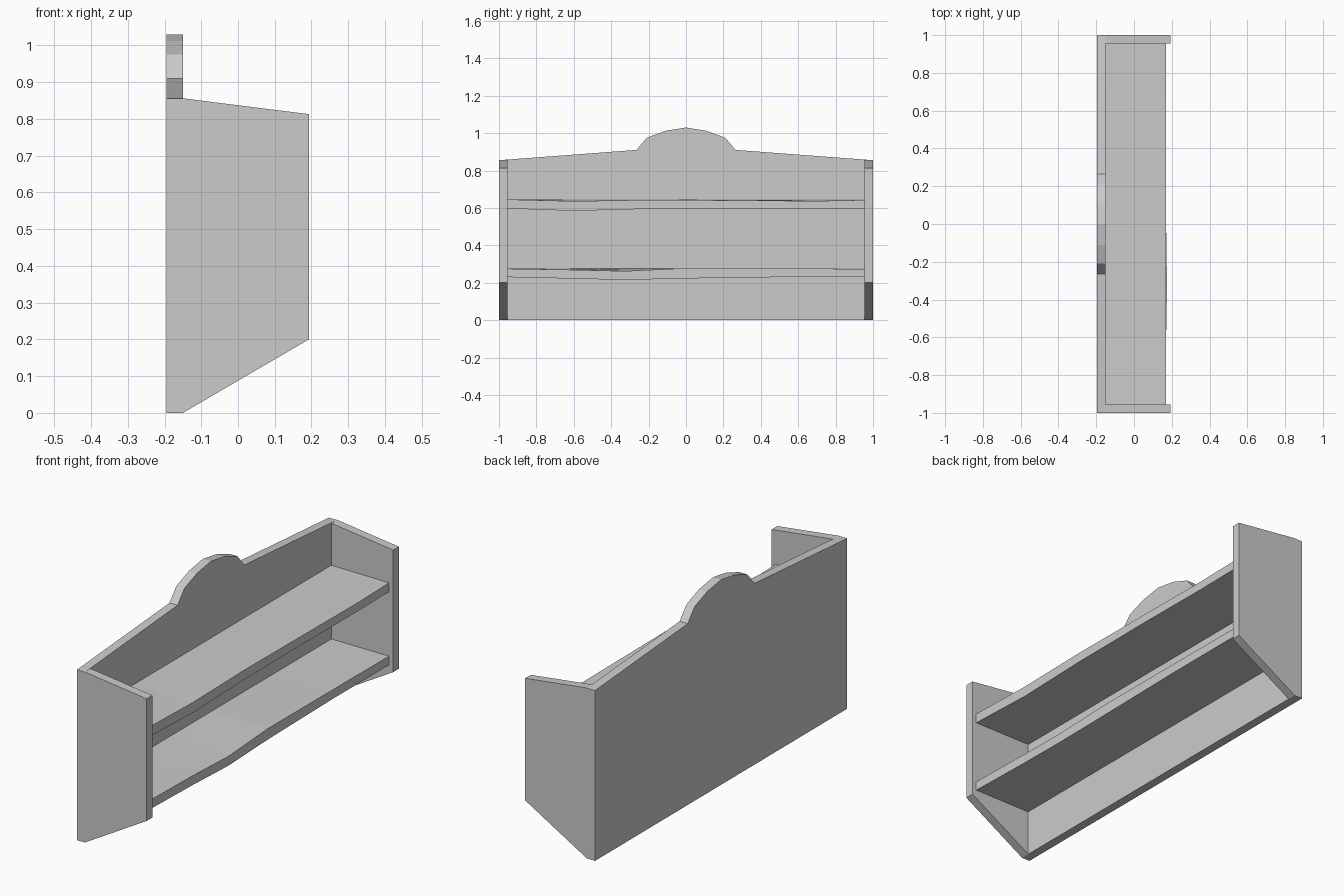
import bpy, bmesh

if "Cube" in bpy.data.objects:
    bpy.data.objects.remove(bpy.data.objects["Cube"])


def prism(name, profile, direction):
    """Extrude a closed 3D polygon along a direction vector."""
    bm = bmesh.new()
    face = bm.faces.new([bm.verts.new(p) for p in profile])
    ext = bmesh.ops.extrude_face_region(bm, geom=[face])
    verts = [g for g in ext["geom"] if isinstance(g, bmesh.types.BMVert)]
    bmesh.ops.translate(bm, verts=verts, vec=direction)
    finish(name, bm)


def finish(name, bm):
    bmesh.ops.recalc_face_normals(bm, faces=bm.faces)
    mesh = bpy.data.meshes.new(name)
    bm.to_mesh(mesh)
    bm.free()
    bpy.context.collection.objects.link(bpy.data.objects.new(name, mesh))


BACK, INNER, FRONT = -0.195, -0.15, 0.193
WALL = 0.955

# back board with sloped top and domed crest
half = [(1, 0), (1, 0.855), (0.265, 0.91), (0.21, 0.975), (0.11, 1.012)]
outline = half + [(0, 1.03)] + [(-y, z) for y, z in reversed(half)]
prism("back_board", [(BACK, y, z) for y, z in outline], (INNER - BACK, 0, 0))

# side panels, angled at top and bottom
side = [(INNER, 0), (FRONT, 0.2), (FRONT, 0.813), (INNER, 0.856)]
for name, y in (("left_side", -1), ("right_side", WALL)):
    prism(name, [(x, y, z) for x, z in side], (0, 1 - WALL, 0))


# shelves with a slightly warped front edge: (y, top, bottom, front x)
def shelf(name, top, bottom, stations):
    bm = bmesh.new()
    rings = []
    for y, dt, db, x in stations:
        ring = [(INNER, y, bottom), (x, y, bottom + db),
                (x, y, top + dt), (INNER, y, top)]
        rings.append([bm.verts.new(p) for p in ring])
    for a, b in zip(rings, rings[1:]):
        for i in range(4):
            j = (i + 1) % 4
            bm.faces.new((a[i], a[j], b[j], b[i]))
    bm.faces.new(rings[0])
    bm.faces.new(rings[-1])
    finish(name, bm)


shelf("upper_shelf", 0.645, 0.597, [
    (-WALL, 0, 0, 0.17), (-0.6, -0.009, -0.013, 0.17), (-0.2, -0.002, -0.002, 0.17),
    (0.3, -0.005, 0, 0.17), (0.7, -0.008, -0.003, 0.17), (WALL, -0.003, 0, 0.17)])
shelf("lower_shelf", 0.275, 0.23, [
    (-WALL, 0, 0, 0.17), (-0.6, -0.006, -0.008, 0.17), (-0.33, -0.013, -0.015, 0.175),
    (0, 0.003, -0.007, 0.17), (0.5, 0.001, 0, 0.17), (WALL, -0.001, 0, 0.17)])
